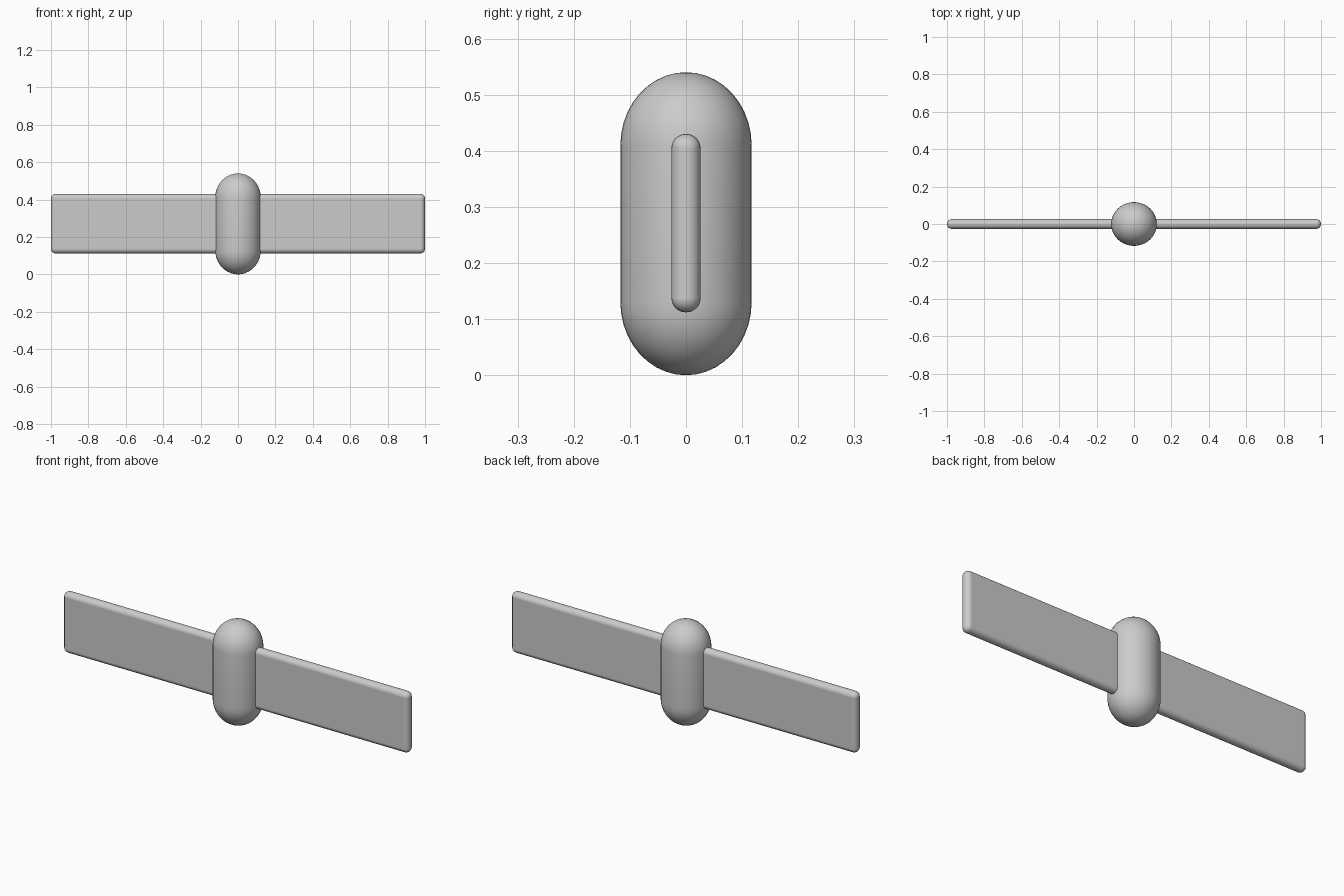
import bpy, bmesh
from math import sin, cos, pi
from mathutils import Matrix, Vector

default = bpy.data.objects.get("Cube")
if default:
    bpy.data.objects.remove(default, do_unlink=True)

# One plain grey material for the whole model
grey = bpy.data.materials.new("plain_grey")
grey.use_nodes = True
colour = (0.6, 0.6, 0.6, 1)
grey.diffuse_color = colour
grey.node_tree.nodes["Principled BSDF"].inputs["Base Color"].default_value = colour


def add_part(name, bm):
    bmesh.ops.recalc_face_normals(bm, faces=bm.faces)
    mesh = bpy.data.meshes.new(name)
    bm.to_mesh(mesh)
    bm.free()
    mesh.materials.append(grey)
    for face in mesh.polygons:
        face.use_smooth = True
    obj = bpy.data.objects.new(name, mesh)
    bpy.context.collection.objects.link(obj)
    return obj


# Body: upright capsule, slightly narrower front to back
HEIGHT, RADIUS_X, RADIUS_Y, CAP, STEPS = 0.54, 0.122, 0.117, 0.13, 10
arc = [i / STEPS * pi / 2 for i in range(STEPS + 1)]
profile = [(RADIUS_X * sin(a), CAP * (1 - cos(a))) for a in arc]
profile += [(r, HEIGHT - z) for r, z in reversed(profile)]
bm = bmesh.new()
verts = [bm.verts.new((r, 0, z)) for r, z in profile]
edges = [bm.edges.new(pair) for pair in zip(verts, verts[1:])]
bmesh.ops.spin(bm, geom=verts + edges, axis=(0, 0, 1), cent=(0, 0, 0),
               angle=2 * pi, steps=40, use_duplicate=False)
bmesh.ops.remove_doubles(bm, verts=bm.verts, dist=0.0005)
bmesh.ops.scale(bm, vec=(1, RADIUS_Y / RADIUS_X, 1), verts=bm.verts)
add_part("capsule_body", bm)


# Panels: flat slabs with fully rounded edges, one on each side
def add_panel(name, side):
    inner, outer, bottom, top, thick = 0.06, 1.0, 0.112, 0.43, 0.052
    bm = bmesh.new()
    centre = Vector((side * (inner + outer) / 2, 0, (bottom + top) / 2))
    size = Matrix.Diagonal((outer - inner, thick, top - bottom, 1))
    bmesh.ops.create_cube(bm, size=1, matrix=Matrix.Translation(centre) @ size)
    panel = add_part(name, bm)
    bevel = panel.modifiers.new("rounded_edges", "BEVEL")
    bevel.width = 0.0255
    bevel.segments = 6
    bevel.limit_method = "NONE"
    bevel.harden_normals = True


add_panel("left_panel", 1)
add_panel("right_panel", -1)
